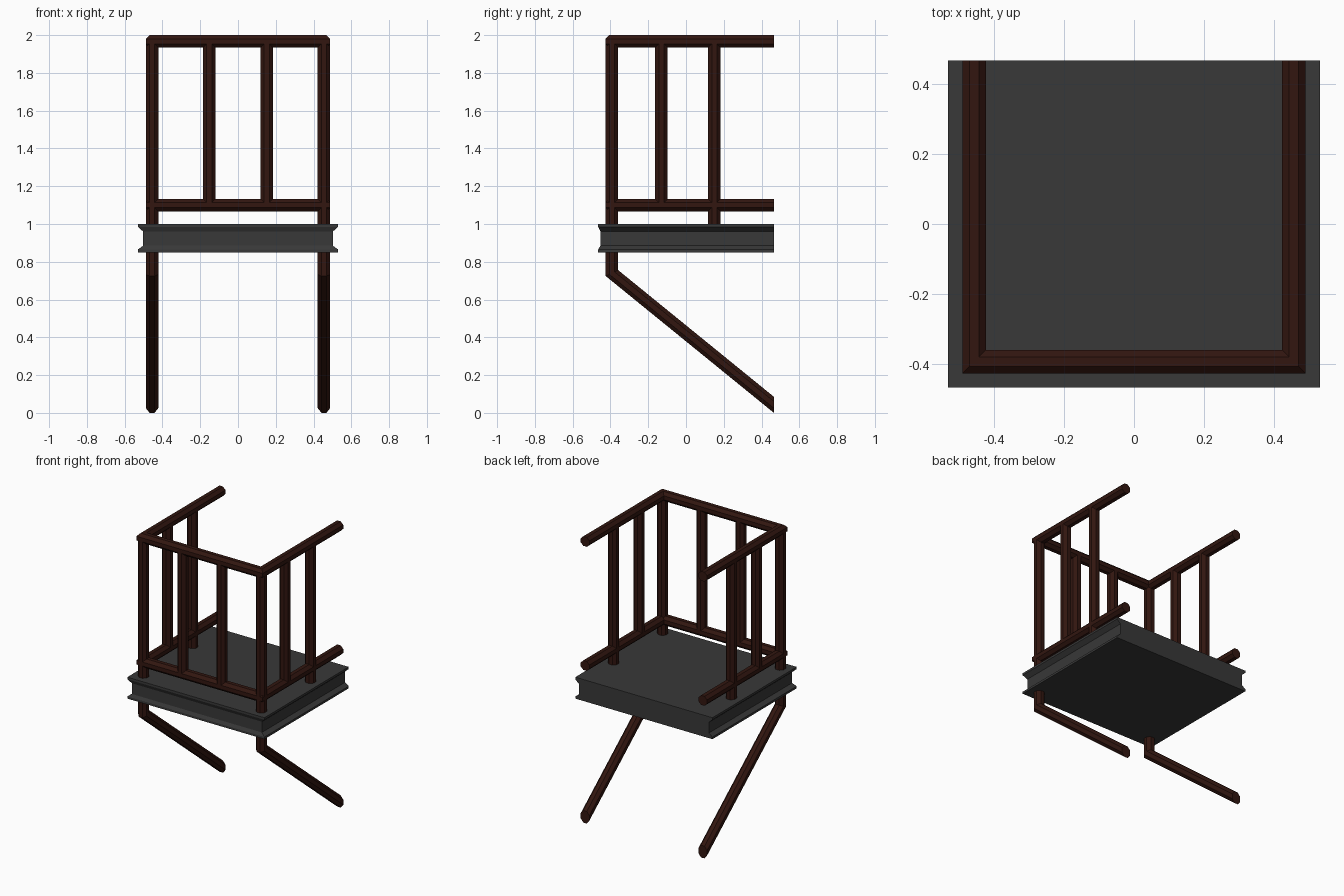
import bpy, bmesh, math
from mathutils import Vector

if "Cube" in bpy.data.objects:
    bpy.data.objects.remove(bpy.data.objects["Cube"])

R = 0.033            # tube radius
SIDES = 8
X, YF, YB = 0.455, -0.392, 0.465   # rail centre lines and wall plane


def material(name, color):
    m = bpy.data.materials.new(name)
    m.diffuse_color = color
    m.use_nodes = True
    m.node_tree.nodes["Principled BSDF"].inputs["Base Color"].default_value = m.diffuse_color
    return m


wood = material("dark_brown", (0.032, 0.008, 0.005, 1))
grey = material("dark_grey", (0.04, 0.04, 0.04, 1))


def loft(name, rings, mat):
    """Skin a row of equal-length point rings and cap both ends."""
    bm = bmesh.new()
    rows = [[bm.verts.new(p) for p in ring] for ring in rings]
    n = len(rows[0])
    for a, b in zip(rows, rows[1:]):
        for i in range(n):
            j = (i + 1) % n
            bm.faces.new((a[i], a[j], b[j], b[i]))
    bm.faces.new(rows[0])
    bm.faces.new(rows[-1])
    bmesh.ops.recalc_face_normals(bm, faces=bm.faces)
    me = bpy.data.meshes.new(name)
    bm.to_mesh(me)
    bm.free()
    me.materials.append(mat)
    ob = bpy.data.objects.new(name, me)
    bpy.context.collection.objects.link(ob)
    return ob


def tube(name, points, end_normal=None):
    """Mitred tube along a planar path; end_normal sets the last cut plane."""
    pts = [Vector(p) for p in points]
    dirs = [(b - a).normalized() for a, b in zip(pts, pts[1:])]
    side = dirs[0].cross(dirs[-1])
    if side.length < 0.01 or len(dirs) > 2:
        side = Vector((0, 0, 1)) if abs(dirs[0].z) < 0.9 else Vector((1, 0, 0))
    side.normalize()
    up = dirs[0].cross(side)
    ring = []
    for i in range(SIDES):
        a = 2 * math.pi * (i + 0.5) / SIDES
        ring.append(pts[0] + (side * math.cos(a) + up * math.sin(a)) * R / math.cos(math.pi / SIDES))
    rings = [ring]
    for k, d in enumerate(dirs):
        p = pts[k + 1]
        last = k == len(dirs) - 1
        n = (Vector(end_normal) if end_normal else d) if last else d + dirs[k + 1]
        ring = [v + d * ((p - v).dot(n) / d.dot(n)) for v in ring]
        rings.append(ring)
    return loft(name, rings, wood)


# Floor slab: grooved on front and sides, flush at the wall
profile = [(0.85, 0, 0), (0.865, 0, 0), (0.885, 0.028, 0.012),
           (0.96, 0.028, 0.012), (0.985, 0, 0), (1.0, 0, 0)]
loft("floor_slab", [[(-0.53 + dx, -0.465 + dy, z), (0.53 - dx, -0.465 + dy, z),
                     (0.53 - dx, YB, z), (-0.53 + dx, YB, z)]
                    for z, dx, dy in profile], grey)

# Handrail and lower rail
Z_TOP, Z_LOW = 2.0 - R, 1.1
for name, z in (("hand_rail", Z_TOP), ("lower_rail", Z_LOW)):
    tube(name, [(-X, YB, z), (-X, YF, z), (X, YF, z), (X, YB, z)])

for s, label in ((-1, "left"), (1, "right")):
    # Corner post running through the slab into the diagonal brace
    tube(f"corner_post_{label}", [(s * X, YF, Z_TOP), (s * X, YF, 0.74), (s * X, YB, 0.043)], (0, 1, 0))
    # Side post standing on the slab, side and front balusters
    tube(f"side_post_{label}", [(s * X, 0.15, Z_TOP), (s * X, 0.15, 0.98)])
    tube(f"side_baluster_{label}", [(s * X, -0.13, Z_TOP), (s * X, -0.13, Z_LOW)])
    tube(f"front_baluster_{label}", [(s * 0.152, YF, Z_TOP), (s * 0.152, YF, Z_LOW)])
